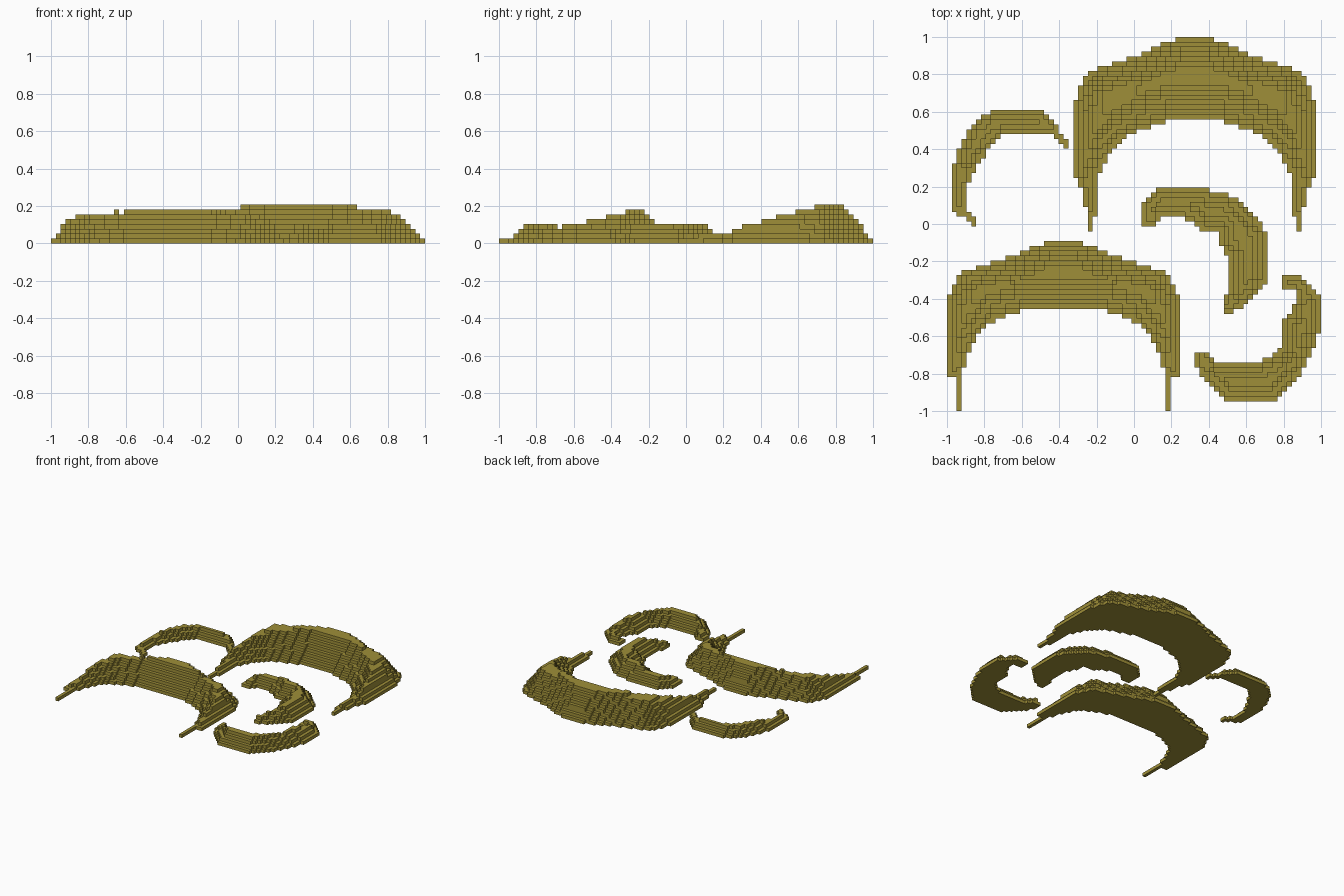
import bpy, bmesh
from mathutils import Vector

if "Cube" in bpy.data.objects:
    bpy.data.objects.remove(bpy.data.objects["Cube"])

N = 77                # blocks along the longest side
CELL = 2 / N

sand = bpy.data.materials.new("olive sand")
sand.use_nodes = True
COLOUR = (0.345, 0.275, 0.04, 1)
sand.diffuse_color = COLOUR
sand.node_tree.nodes["Principled BSDF"].inputs["Base Color"].default_value = COLOUR


def inside(p, poly):
    """Even-odd test for a point in an outline."""
    hit = False
    for a, b in zip(poly, poly[1:] + poly[:1]):
        if (a[1] > p[1]) != (b[1] > p[1]):
            if p[0] < a[0] + (p[1] - a[1]) * (b[0] - a[0]) / (b[1] - a[1]):
                hit = not hit
    return hit


def distance(p, path):
    """Shortest distance from a point to a polyline, in blocks."""
    best = 9.0
    for a, b in zip(path, path[1:]):
        a, b = Vector(a), Vector(b)
        d = b - a
        t = max(0, min(1, (p - a).dot(d) / max(d.length_squared, 1e-9)))
        best = min(best, (p - a - d * t).length)
    return best / CELL


def build_dune(name, outer, inner, peak, outer_slope=1.0, crest_x=None):
    """Stepped block mound filling the outline made by the two chains."""
    poly = outer + inner
    heights = {}
    for i in range(N):
        for j in range(N):
            p = Vector((-1 + (i + 0.5) * CELL, -1 + (j + 0.5) * CELL))
            if not inside(p, poly):
                continue
            top = peak
            if crest_x is not None:          # the ridge drops towards its ends
                u = abs(p.x - crest_x)
                top -= (u > 0.31) + (u > 0.49)
            h = min(distance(p, outer) * outer_slope, distance(p, inner))
            heights[i, j] = min(top, 1 + int(h))

    bm = bmesh.new()
    verts = {}

    def vert(x, y, z):
        if (x, y, z) not in verts:
            verts[x, y, z] = bm.verts.new((-1 + x * CELL, -1 + y * CELL, z * CELL))
        return verts[x, y, z]

    for (i, j), h in heights.items():
        ring = [(i, j), (i + 1, j), (i + 1, j + 1), (i, j + 1)]
        bm.faces.new([vert(*c, h) for c in ring])
        bm.faces.new([vert(*c, 0) for c in reversed(ring)])
        # Riser down to each lower neighbour
        for k, (dx, dy) in enumerate([(0, -1), (1, 0), (0, 1), (-1, 0)]):
            low = heights.get((i + dx, j + dy), 0)
            a, b = ring[k], ring[(k + 1) % 4]
            for z in range(low, h):
                bm.faces.new([vert(*a, z), vert(*b, z), vert(*b, z + 1), vert(*a, z + 1)])
    mesh = bpy.data.meshes.new(name)
    bm.to_mesh(mesh)
    bm.free()
    mesh.materials.append(sand)
    bpy.context.collection.objects.link(bpy.data.objects.new(name, mesh))


def mirrored(half, cx, from_centre):
    """Full chain across the centre line from its +x half."""
    right = [(cx + u, y) for u, y in half]
    left = [(cx - u, y) for u, y in half]
    return left[::-1] + right if from_centre else right + left[::-1]


# Two large symmetric crescents
back_outer = [(0, 1.0), (.08, 1.0), (.15, .97), (.25, .93), (.34, .89), (.5, .84),
              (.56, .81), (.6, .76), (.649, .62), (.649, .25), (.62, .22),
              (.597, .17), (.571, .02), (.571, -.035)]
back_inner = [(.545, -.035), (.545, .02), (.52, .06), (.52, .25), (.49, .32),
              (.45, .39), (.38, .46), (.27, .51), (.12, .555), (0, .555)]
front_outer = [(0, -.09), (.08, -.09), (.18, -.13), (.32, -.19), (.54, -.25),
               (.58, -.31), (.6235, -.42), (.6235, -.81), (.571, -.82), (.571, -1.0)]
front_inner = [(.545, -1.0), (.545, -.8), (.52, -.72), (.49, -.65), (.44, -.57),
               (.36, -.51), (.2, -.455), (0, -.455)]
for name, out, inn, row, peak in (("large_back_dune", back_outer, back_inner, 51, 8),
                                  ("large_front_dune", front_outer, front_inner, 24, 7)):
    cx = -1 + row * CELL
    build_dune(name, mirrored(out, cx, True), mirrored(inn, cx, False), peak, 1.25, cx)

# Small thin crescent on the right side
build_dune("small_right_dune",
           [(-.85, -.01), (-.9, .02), (-.95, .06), (-.975, .08), (-.975, .26), (-.95, .38),
            (-.92, .45), (-.87, .53), (-.82, .57), (-.76, .61), (-.48, .61), (-.43, .55),
            (-.38, .47), (-.345, .42)],
           [(-.36, .4), (-.42, .46), (-.5, .49), (-.68, .49), (-.72, .46), (-.77, .41),
            (-.82, .34), (-.87, .26), (-.9, .16), (-.895, .06), (-.85, .03)], 3)

# Small hooked crescent in the middle
build_dune("small_middle_dune",
           [(.04, .02), (.04, .09), (.07, .15), (.14, .2), (.31, .2), (.45, .17), (.56, .14),
            (.61, .08), (.66, .03), (.71, -.05), (.71, -.3), (.66, -.38), (.6, -.42),
            (.53, -.475), (.49, -.475)],
           [(.46, -.43), (.49, -.38), (.51, -.3), (.51, -.18), (.46, -.12), (.45, -.03),
            (.36, -.03), (.33, 0), (.27, .03), (.14, .03), (.11, -.01), (.05, 0)], 4)

# Small crescent at the front left, opening towards the back
build_dune("small_front_left_dune",
           [(.79, -.3), (.82, -.27), (.89, -.27), (.92, -.3), (.97, -.37), (1, -.37),
            (1, -.55), (.97, -.65), (.92, -.76), (.87, -.83), (.79, -.91), (.76, -.94),
            (.48, -.94), (.43, -.89), (.38, -.83), (.32, -.75), (.34, -.69)],
           [(.39, -.69), (.45, -.74), (.66, -.74), (.74, -.7), (.79, -.66), (.79, -.5),
            (.84, -.48), (.86, -.42), (.86, -.36), (.79, -.34)], 4)
